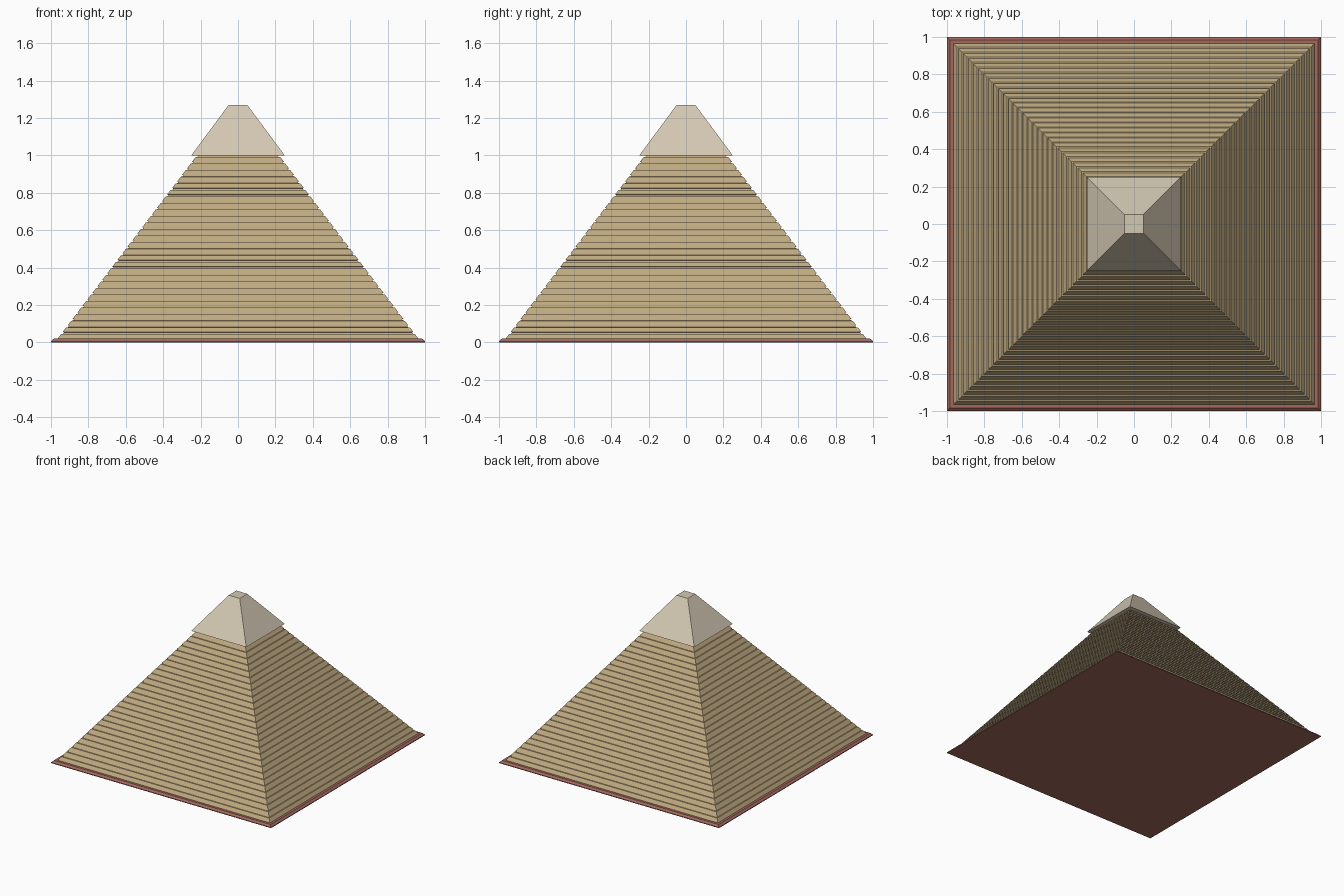
import bpy, bmesh

if "Cube" in bpy.data.objects:
    bpy.data.objects.remove(bpy.data.objects["Cube"])


def material(name, rgb):
    m = bpy.data.materials.new(name)
    m.diffuse_color = (*rgb, 1)
    m.use_nodes = True
    m.node_tree.nodes["Principled BSDF"].inputs["Base Color"].default_value = m.diffuse_color
    return m


def square_loft(name, profile, mat):
    """Closed solid of stacked squares; profile is (half width, z) from bottom to top."""
    bm = bmesh.new()
    rings = [[bm.verts.new((sx * r, sy * r, z))
              for sx, sy in ((-1, -1), (1, -1), (1, 1), (-1, 1))]
             for r, z in profile]
    bm.faces.new(rings[0][::-1])
    bm.faces.new(rings[-1])
    for a, b in zip(rings, rings[1:]):
        for i in range(4):
            j = (i + 1) % 4
            bm.faces.new((a[i], a[j], b[j], b[i]))
    me = bpy.data.meshes.new(name)
    bm.to_mesh(me)
    bm.free()
    me.materials.append(mat)
    ob = bpy.data.objects.new(name, me)
    bpy.context.collection.objects.link(ob)
    return ob


granite = material("red_granite", (0.36, 0.14, 0.11))
stone = material("sandstone", (0.52, 0.40, 0.22))
limestone = material("limestone", (0.65, 0.58, 0.45))

# red plinth with a chamfered rim
square_loft("plinth", [(1.0, 0), (1.0, 0.006), (0.985, 0.02)], granite)

# body: sloping courses with a narrow recessed joint above each
Z0, Z1, R0, R1, COURSES = 0.02, 1.0, 0.965, 0.22, 28
pitch, joint, depth = (Z1 - Z0) / COURSES, 0.009, 0.009


def half_width(z):
    return R0 + (R1 - R0) * (z - Z0) / (Z1 - Z0)


profile = []
for i in range(COURSES):
    z = Z0 + i * pitch
    top = z + pitch - joint
    profile += [(half_width(z), z), (half_width(top), top),
                (half_width(top) - depth, top + 0.0005),
                (half_width(z + pitch) - depth, z + pitch - 0.0005)]
square_loft("stone_courses", profile, stone)

# smooth overhanging capstone casing
square_loft("cap_casing", [(0.25, 1.0), (0.05, 1.27)], limestone)
